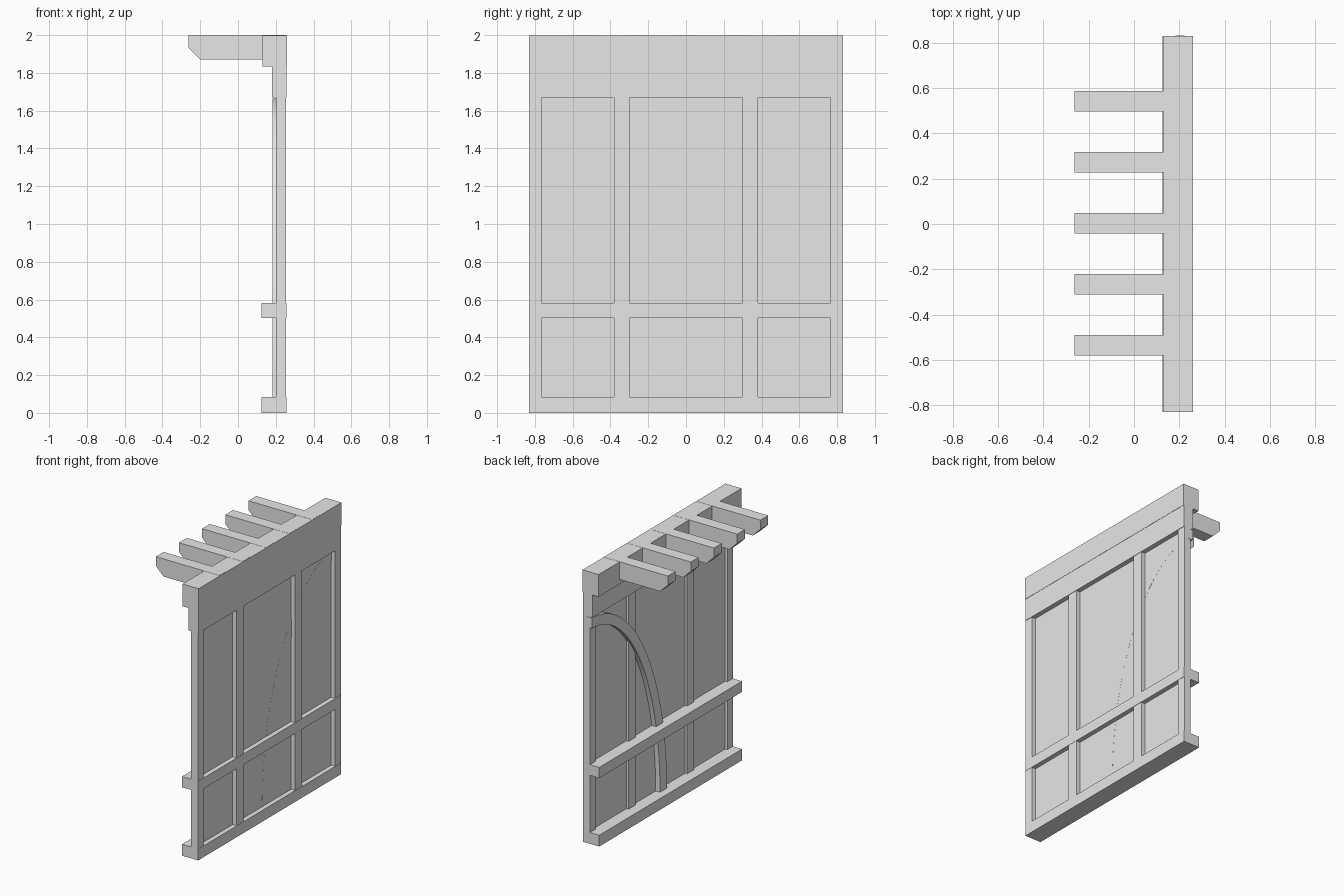
import bpy, bmesh, math

cube = bpy.data.objects.get("Cube")
if cube:
    bpy.data.objects.remove(cube, do_unlink=True)

mat = bpy.data.materials.new("plain_grey")
mat.use_nodes = True
GREY = (0.8, 0.8, 0.8, 1)
mat.diffuse_color = GREY
mat.node_tree.nodes["Principled BSDF"].inputs["Base Color"].default_value = GREY


def finish(name, bm):
    bmesh.ops.recalc_face_normals(bm, faces=bm.faces)
    mesh = bpy.data.meshes.new(name)
    bm.to_mesh(mesh)
    bm.free()
    mesh.materials.append(mat)
    obj = bpy.data.objects.new(name, mesh)
    bpy.context.scene.collection.objects.link(obj)
    return obj


def box(name, x, y, z):
    """Box from (min, max) pairs on each axis."""
    bm = bmesh.new()
    bmesh.ops.create_cube(bm, size=1)
    for v in bm.verts:
        v.co = [r[0] if c < 0 else r[1] for c, r in zip(v.co, (x, y, z))]
    return finish(name, bm)


HALF = 0.83
FULL = (-HALF, HALF)

# Thin wall panel
box("wall_panel", (0.217, 0.223), (-0.8, 0.8), (0.04, 1.75))

# Upright posts: two at the ends, two between
for name, lo, hi in (("right_end_post", -HALF, -0.765), ("left_end_post", 0.765, HALF),
                     ("right_inner_post", -0.38, -0.30), ("left_inner_post", 0.30, 0.38)):
    box(name, (0.20, 0.255), (lo, hi), (0.002, 1.75))

# Horizontal rails and header
box("bottom_rail", (0.125, 0.257), FULL, (0, 0.083))
box("middle_rail", (0.125, 0.257), FULL, (0.503, 0.582))
box("header_board", (0.18, 0.258), FULL, (1.67, 1.84))
box("top_beam", (0.13, 0.26), FULL, (1.835, 1.999))

# Rafters with a chamfered lower tip
profile = [(-0.262, 2), (-0.262, 1.932), (-0.2, 1.87), (0.255, 1.87), (0.255, 2)]
for i in range(5):
    y = (i - 2) * 0.269 + 0.003
    bm = bmesh.new()
    face = bm.faces.new([bm.verts.new((x, y - 0.045, z)) for x, z in profile])
    ext = bmesh.ops.extrude_face_region(bm, geom=[face])
    moved = [g for g in ext["geom"] if isinstance(g, bmesh.types.BMVert)]
    bmesh.ops.translate(bm, verts=moved, vec=(0, 0.09, 0))
    finish(f"rafter_{i + 1}", bm)

# Half arch: quarter-ellipse band rising from the bottom rail to the left end
STEPS = 32
bm = bmesh.new()
rings = []
for i in range(STEPS + 1):
    a = math.pi / 2 * i / STEPS
    ring = []
    for x, ry, rz in ((0.182, 0.79, 1.51), (0.182, 0.87, 1.585),
                      (0.2235, 0.87, 1.585), (0.2235, 0.79, 1.51)):
        ring.append(bm.verts.new((x, 0.832 - ry * math.cos(a), 0.08 + rz * math.sin(a))))
    rings.append(ring)
for r, s in zip(rings, rings[1:]):
    for k in range(4):
        n = (k + 1) % 4
        bm.faces.new((r[k], r[n], s[n], s[k]))
bm.faces.new(rings[0])
bm.faces.new(rings[-1])
arch = finish("arch_brace", bm)
bpy.ops.object.select_all(action="DESELECT")
arch.select_set(True)
bpy.context.view_layer.objects.active = arch
bpy.ops.object.shade_smooth_by_angle(angle=math.radians(30))
